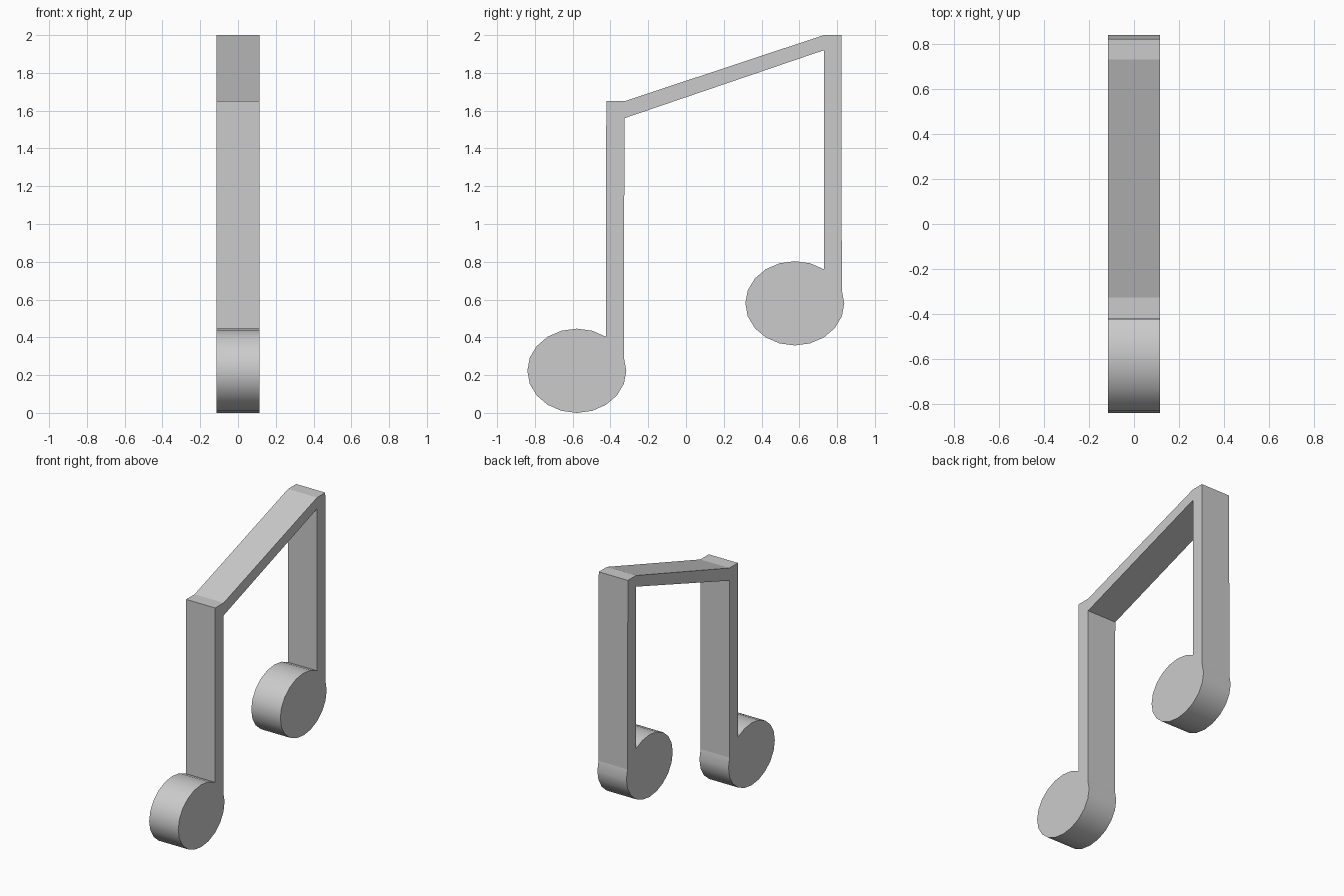
import bpy, bmesh
from math import cos, sin, radians

if "Cube" in bpy.data.objects:
    bpy.data.objects.remove(bpy.data.objects["Cube"])

HALF = 0.115           # half thickness along x
RY, RZ = 0.262, 0.223  # note head radii


def head(cy, cz):
    """20-sided oval, left open where the stem grows out of it."""
    return [(cy + RY * cos(radians(a)), cz + RZ * sin(radians(a)), True)
            for a in range(54, 379, 18)]


def corners(*pts):
    return [(y, z, False) for y, z in pts]


# One continuous outline (y, z, is_round): heads, stems and sloping beam
outline = (head(-0.578, 0.223)
           + corners((-0.326, 1.56), (0.73, 1.92))
           + head(0.576, 0.58)
           + corners((0.822, 2.0), (0.73, 2.0), (-0.326, 1.65), (-0.422, 1.65)))

# Extrude the outline across x
bm = bmesh.new()
left = [bm.verts.new((-HALF, y, z)) for y, z, _ in outline]
right = [bm.verts.new((HALF, y, z)) for y, z, _ in outline]
bm.faces.new(left[::-1])
bm.faces.new(right)
n = len(outline)
for i in range(n):
    j = (i + 1) % n
    rim = bm.faces.new((left[i], left[j], right[j], right[i]))
    rim.smooth = outline[i][2] and outline[j][2]  # only the heads are smooth
bmesh.ops.recalc_face_normals(bm, faces=bm.faces)

mesh = bpy.data.meshes.new("beamed_notes")
bm.to_mesh(mesh)
bm.free()
bpy.context.collection.objects.link(bpy.data.objects.new("beamed_notes", mesh))
